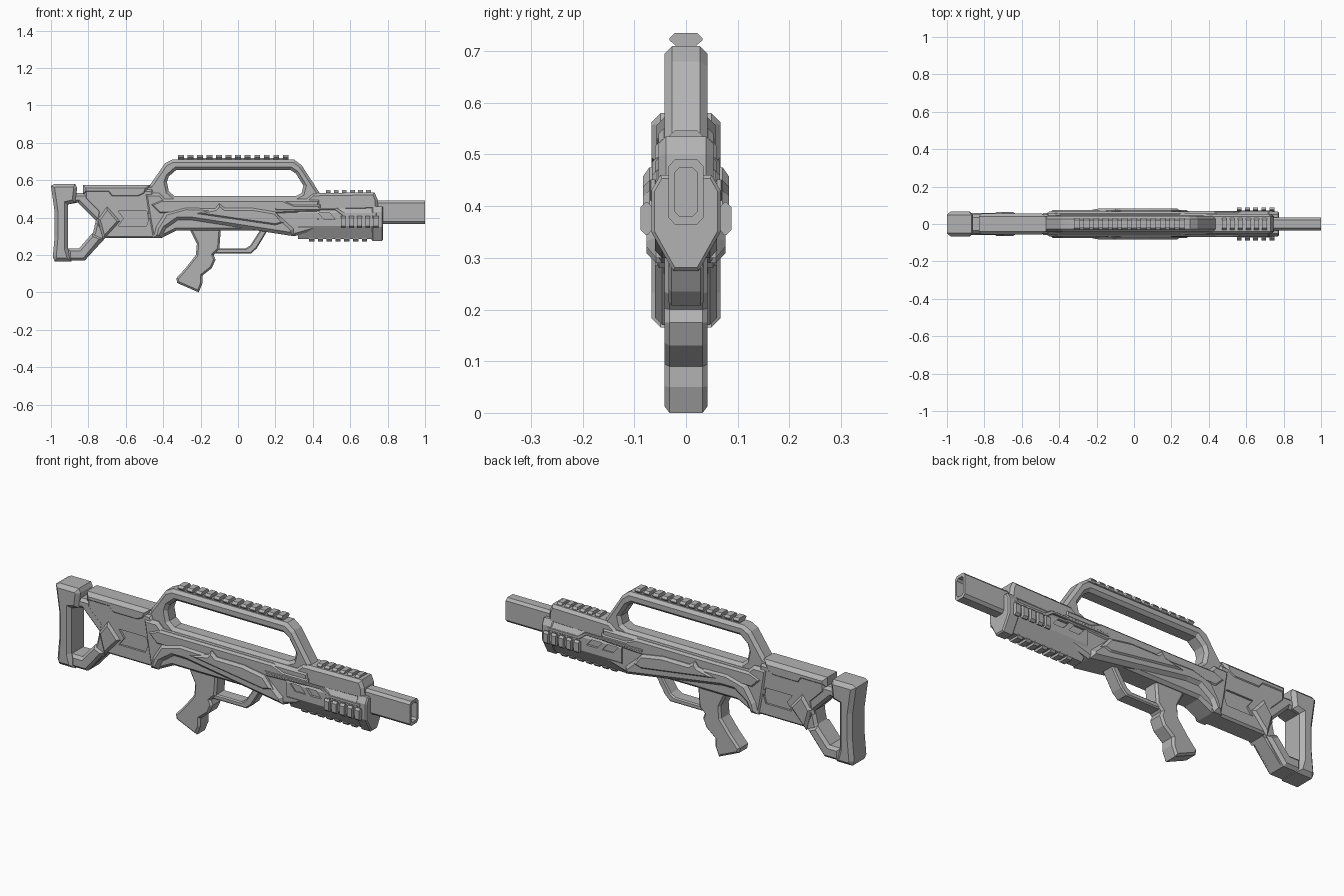
import bpy, bmesh
from mathutils import Matrix

cube = bpy.data.objects.get("Cube")
if cube:
    bpy.data.objects.remove(cube, do_unlink=True)

# One flat colour for the whole model
grey = bpy.data.materials.new("plain grey")
grey.use_nodes = True
colour = (0.45, 0.45, 0.45, 1)
grey.diffuse_color = colour
for node in grey.node_tree.nodes:
    if node.type == 'BSDF_PRINCIPLED':
        node.inputs["Base Color"].default_value = colour
        node.inputs["Roughness"].default_value = 0.6

# Extrusion directions: local z of the outline is turned to world -y or +x
ACROSS = Matrix(((1, 0, 0, 0), (0, 0, -1, 0), (0, 1, 0, 0), (0, 0, 0, 1)))
ALONG = Matrix(((0, 0, 1, 0), (1, 0, 0, 0), (0, 1, 0, 0), (0, 0, 0, 1)))


def evaluated_mesh(obj):
    bpy.context.view_layer.update()
    graph = bpy.context.evaluated_depsgraph_get()
    return bpy.data.meshes.new_from_object(obj.evaluated_get(graph))


def prism(name, outlines, half, bevel=0.0, frame=ACROSS, centre=0.0):
    """Chamfered slab from closed outlines; inner outlines become holes."""
    curve = bpy.data.curves.new(name, 'CURVE')
    curve.dimensions = '2D'
    curve.fill_mode = 'BOTH'
    curve.extrude = half - bevel
    curve.bevel_depth = bevel
    curve.bevel_resolution = 0
    curve.offset = -bevel
    for outline in outlines:
        spline = curve.splines.new('POLY')
        spline.points.add(len(outline) - 1)
        for point, (u, v) in zip(spline.points, outline):
            point.co = (u, v, 0, 1)
        spline.use_cyclic_u = True
        spline.use_smooth = False
    temp = bpy.data.objects.new("temp", curve)
    bpy.context.collection.objects.link(temp)
    mesh = evaluated_mesh(temp)
    bpy.data.objects.remove(temp, do_unlink=True)
    bpy.data.curves.remove(curve)
    bm = bmesh.new()
    bm.from_mesh(mesh)
    bmesh.ops.remove_doubles(bm, verts=bm.verts, dist=0.00002)
    bmesh.ops.transform(bm, matrix=frame @ Matrix.Translation((0, 0, centre)), verts=bm.verts)
    bmesh.ops.recalc_face_normals(bm, faces=bm.faces)
    for face in bm.faces:
        face.smooth = False
    bm.to_mesh(mesh)
    bm.free()
    mesh.name = name
    mesh.materials.clear()
    mesh.materials.append(grey)
    obj = bpy.data.objects.new(name, mesh)
    bpy.context.collection.objects.link(obj)
    return obj


def carve(obj, cutter):
    """Cut one part out of another and discard the cutter."""
    cutter.hide_render = True
    mod = obj.modifiers.new("cut", 'BOOLEAN')
    mod.operation = 'DIFFERENCE'
    mod.solver = 'EXACT'
    mod.object = cutter
    mesh = evaluated_mesh(obj)
    obj.modifiers.clear()
    obj.data = mesh
    bpy.data.objects.remove(cutter, do_unlink=True)


def mirrored(half_profile):
    return half_profile + [(-y, z) for y, z in reversed(half_profile)]


def rail(name, start, end, count, place):
    """Accessory rail: a neck strip with evenly spaced hexagonal teeth."""
    neck = mirrored([(.02, -.02), (.02, .008)])
    tooth = mirrored([(.02, .0), (.032, .01), (.032, .014), (.022, .024)])
    pitch = (end - start) / (count - 0.4)
    prism(name + "_base", [[place(*p) for p in neck]], (end - start) / 2,
          frame=ALONG, centre=(start + end) / 2)
    for i in range(count):
        prism(f"{name}_tooth_{i + 1}", [[place(*p) for p in tooth]], pitch * 0.3,
              frame=ALONG, centre=start + pitch * (i + 0.3))


# Butt pad and open stock frame
prism("butt_pad", [[(-1, .57), (-.98, .58), (-.87, .58), (-.86, .56), (-.87, .48),
                    (-.91, .47), (-.91, .235), (-.89, .165), (-.98, .165),
                    (-.99, .19), (-.98, .3), (-.98, .43)]], .067, .018)
prism("stock_frame", [
    [(-.95, .53), (-.8, .53), (-.7, .46), (-.67, .4), (-.71, .29), (-.82, .17), (-.95, .17)],
    [(-.91, .47), (-.855, .48), (-.76, .385), (-.775, .32), (-.85, .235), (-.91, .235)]],
    .05, .014)
prism("stock_lower_corner", [[(-.91, .235), (-.85, .235), (-.78, .315), (-.72, .29),
                              (-.82, .17), (-.91, .17)]], .06, .014)

# Stock body with a recessed side channel, top cap and raised collars
stock = prism("stock_body", [[(-.82, .55), (-.46, .55), (-.4, .4), (-.44, .29), (-.72, .29),
                              (-.76, .37), (-.75, .43), (-.82, .5)]], .053, .01)
channel = [(-.64, .435), (-.49, .435), (-.47, .41), (-.49, .355), (-.64, .355), (-.61, .395)]
for side in (1, -1):
    carve(stock, prism("channel_cutter", [channel], .01, centre=side * .053))
prism("stock_cap", [[(-.83, .575), (-.47, .575), (-.49, .52), (-.53, .5), (-.68, .5),
                     (-.7, .525), (-.83, .525)]], .057, .018)
prism("stock_collar", [[(-.75, .39), (-.7, .46), (-.63, .38), (-.72, .28)]], .065, .013)

# Carrying handle with its long rounded opening
prism("carrying_handle", [
    [(-.51, .575), (-.47, .575), (-.39, .69), (-.35, .71), (.3, .71), (.34, .68),
     (.45, .51), (.45, .44), (-.42, .44), (-.53, .5)],
    [(-.38, .59), (-.37, .62), (-.33, .655), (.28, .655), (.31, .635), (.35, .57),
     (.34, .53), (.31, .515), (-.34, .515), (-.37, .54)]], .042, .015)

# Receiver and its layered side armour
prism("receiver", [[(-.5, .53), (-.42, .53), (-.39, .5), (.44, .5), (.44, .34), (.3, .3),
                    (.15, .33), (-.33, .33), (-.41, .29), (-.46, .29), (-.48, .4)]], .06, .014)
prism("receiver_upper_cover", [[(-.47, .47), (-.41, .495), (.24, .495), (.3, .47),
                                (.44, .47), (.44, .43), (.22, .42), (-.42, .42)]], .066, .01)
prism("side_armour", [[(-.455, .29), (-.41, .29), (-.385, .34), (-.32, .385), (-.25, .385),
                       (.3, .3), (.3, .34), (.2, .43), (.1, .44), (.02, .455), (-.12, .455),
                       (-.28, .46), (-.39, .43), (-.44, .35)]], .076, .018)
prism("raised_side_plate", [[(-.25, .42), (-.12, .45), (-.1, .475), (-.07, .45), (.08, .45),
                             (.2, .43), (.25, .37), (.2, .355)]], .083, .012)

# Handguard: lower shell with side slots, upper shell and front collar
lower = prism("handguard_lower", [mirrored([(.027, .285), (.066, .355), (.066, .425),
                                            (.05, .45)])], .215, frame=ALONG, centre=.535)
slots = []
for x in (.23, .34, .43):
    slots.append([(x, .425), (x + .06, .425), (x + .09, .39), (x + .03, .39)])
for side in (1, -1):
    carve(lower, prism("slot_cutter", slots, .014, centre=side * .068))
prism("handguard_nose", [mirrored([(.025, .275), (.067, .35), (.067, .43), (.05, .46)])],
      .03, .006, ALONG, .745)
prism("handguard_upper", [[(.3, .45), (.4, .53), (.73, .535), (.745, .5), (.75, .44),
                           (.3, .43)]], .053, .014)
for side, name in ((1, "right"), (-1, "left")):
    prism(f"{name}_slot_frame", [[(.2, .44), (.52, .44), (.56, .41), (.74, .41),
                                  (.74, .425), (.57, .425), (.53, .452), (.2, .452)]],
          .006, .002, centre=side * .064)

# Hollow barrel
bore = mirrored([(.012, .38), (.022, .39), (.022, .465), (.012, .475)])
prism("barrel", [mirrored([(.022, .365), (.034, .378), (.034, .477), (.022, .49)]), bore],
      .15, frame=ALONG, centre=.85)
prism("barrel_core", [bore], .12, frame=ALONG, centre=.83)

# Accessory rails on the handle and on all four sides of the handguard
rail("handle_rail", -.32, .27, 12, lambda u, v: (u, .711 + v))
rail("top_rail", .47, .71, 6, lambda u, v: (u, .522 + v))
rail("bottom_rail", .38, .69, 7, lambda u, v: (u, .297 - v))
rail("left_rail", .55, .75, 5, lambda u, v: (-.064 - v, .376 + u))
rail("right_rail", .55, .75, 5, lambda u, v: (.064 + v, .376 + u))

# Grip, trigger guard and trigger
prism("grip", [[(-.27, .36), (-.22, .26), (-.225, .2), (-.28, .13), (-.33, .075), (-.325, .05),
                (-.21, 0), (-.19, .05), (-.19, .09), (-.14, .13), (-.12, .175), (-.13, .2),
                (-.1, .23), (-.09, .36)]], .042, .01)
prism("trigger_guard", [[(-.13, .235), (-.08, .235), (.04, .235), (.065, .25), (.13, .35),
                         (.17, .35), (.1, .235), (.07, .208), (-.12, .208)]], .034, .006)
